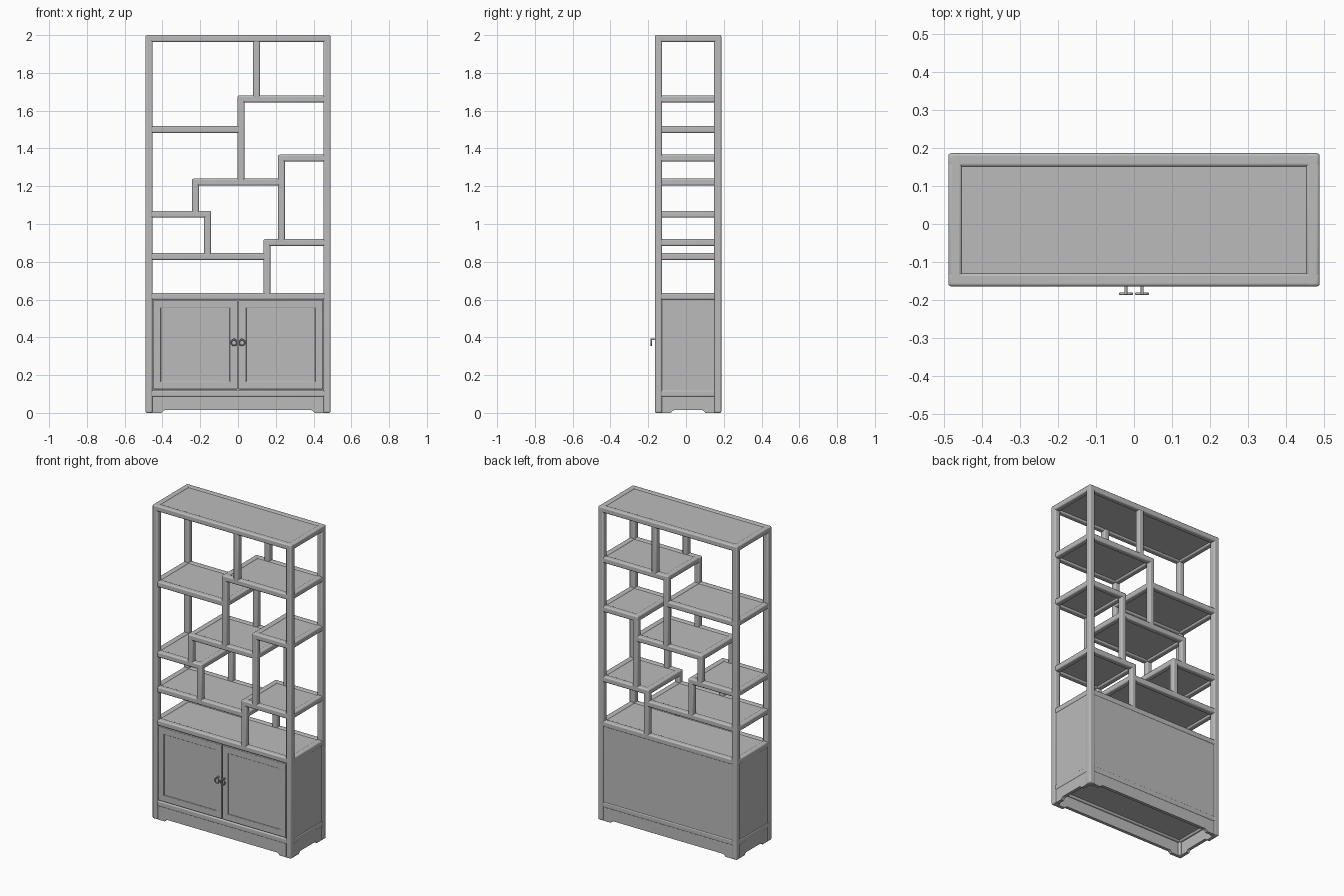
import bpy, bmesh, math
from mathutils import Vector

if "Cube" in bpy.data.objects:
    bpy.data.objects.remove(bpy.data.objects["Cube"])

# Single grey finish
grey = bpy.data.materials.new("plain_grey")
grey.use_nodes = True
COLOUR = (0.5, 0.5, 0.5, 1)
grey.diffuse_color = COLOUR
grey.node_tree.nodes["Principled BSDF"].inputs["Base Color"].default_value = COLOUR

X, FRONT, BACK = 0.49, -0.165, 0.187   # outer limits of the carcass
T = 0.036                              # timber thickness
SET = 0.002                            # shelf rails sit just behind the posts


def finish(name, bm, bevel=0.0):
    bmesh.ops.recalc_face_normals(bm, faces=bm.faces)
    mesh = bpy.data.meshes.new(name)
    bm.to_mesh(mesh)
    bm.free()
    obj = bpy.data.objects.new(name, mesh)
    bpy.context.collection.objects.link(obj)
    mesh.materials.append(grey)
    if bevel:
        mod = obj.modifiers.new("round_edges", "BEVEL")
        mod.width, mod.segments = bevel, 3
        bpy.ops.object.select_all(action="DESELECT")
        obj.select_set(True)
        bpy.context.view_layer.objects.active = obj
        bpy.ops.object.shade_smooth_by_angle(angle=math.radians(35))
    return obj


def boxes(name, spans, bevel=0.0):
    """One object from boxes given as (x0, x1, y0, y1, z0, z1)."""
    bm = bmesh.new()
    for x0, x1, y0, y1, z0, z1 in spans:
        verts = bmesh.ops.create_cube(bm, size=1)["verts"]
        for v in verts:
            v.co = Vector(((x0 + x1) / 2 + v.co.x * (x1 - x0),
                           (y0 + y1) / 2 + v.co.y * (y1 - y0),
                           (z0 + z1) / 2 + v.co.z * (z1 - z0)))
    return finish(name, bm, bevel)


def ring(x0, x1, y0, y1, z0, z1):
    """Four rails around a horizontal rectangle."""
    return [(x0, x1, y0, y0 + T, z0, z1), (x0, x1, y1 - T, y1, z0, z1),
            (x0, x0 + T, y0, y1, z0, z1), (x1 - T, x1, y0, y1, z0, z1)]


def shelf(name, x0, x1, top, inset=SET):
    y0, y1 = FRONT + inset, BACK - inset
    boxes(name + "_frame", ring(x0, x1, y0, y1, top - T, top), 0.008)
    g = T - 0.006
    boxes(name + "_panel", [(x0 + g, x1 - g, y0 + g, y1 - g, top - 0.024, top - 0.004)])


def upright(name, x0, z0, z1):
    y0, y1 = FRONT + SET, BACK - SET
    boxes(name, [(x0, x0 + T, y0, y0 + T, z0, z1),
                 (x0, x0 + T, y1 - T, y1, z0, z1)], 0.008)


# Corner posts and top
boxes("corner_posts", [(sx, sx + T + 0.002, sy, sy + T + 0.002, 0, 2)
                       for sx in (-X, X - T - 0.002)
                       for sy in (FRONT, BACK - T - 0.002)], 0.008)
shelf("top", -X, X, 2.0, 0)

# Staggered shelves
E = X - SET
shelf("upper_left_shelf", -E, 0.034, 1.518)
shelf("upper_right_shelf", 0.0, E, 1.68)
shelf("middle_right_shelf", 0.212, E, 1.367)
shelf("middle_shelf", -0.243, 0.248, 1.24)
shelf("lower_left_shelf", -E, -0.143, 1.07)
shelf("lower_right_shelf", 0.135, E, 0.92)
shelf("bottom_shelf", -E, 0.171, 0.846)
shelf("cabinet_top", -E, E, 0.635)

# Uprights linking the shelves
for name, x0, z0, z1 in (("top_upright", 0.08, 1.66, 1.98),
                         ("upper_upright", -0.002, 1.22, 1.68),
                         ("right_upright", 0.212, 0.9, 1.367),
                         ("left_upright", -0.243, 1.05, 1.24),
                         ("lower_left_upright", -0.179, 0.83, 1.07),
                         ("lower_right_upright", 0.135, 0.62, 0.92)):
    upright(name, x0, z0, z1)

# Cabinet carcass
shelf("cabinet_floor", -E, E, 0.121)
boxes("cabinet_back", [(-0.46, 0.46, BACK - 0.02, BACK - 0.005, 0.11, 0.61)])
boxes("cabinet_sides", [(min(a, b), max(a, b), FRONT + 0.03, BACK - 0.03, 0.11, 0.61)
                        for a, b in ((-X + 0.005, -X + 0.02), (X - 0.005, X - 0.02))])

# Doors: frame, recessed panel and ring pull
for side, s in (("left", 1), ("right", -1)):
    inner, outer, w, z0, z1 = 0.002, 0.45, 0.042, 0.125, 0.596
    y0, y1 = FRONT + 0.001, FRONT + 0.022

    def span(a, b, c, d, e, f):
        return (min(s * a, s * b), max(s * a, s * b), c, d, e, f)

    boxes(side + "_door_frame", [span(inner, outer, y0, y1, z0, z0 + w),
                                 span(inner, outer, y0, y1, z1 - w, z1),
                                 span(inner, inner + w, y0, y1, z0, z1),
                                 span(outer - w, outer, y0, y1, z0, z1)], 0.004)
    boxes(side + "_door_panel", [span(inner + 0.03, outer - 0.03, y0 + 0.006, y1,
                                      z0 + 0.03, z1 - 0.03)])
    boxes(side + "_pull_stem", [span(0.017, 0.025, -0.187, FRONT + 0.005, 0.386, 0.394)], 0.002)
    bpy.ops.mesh.primitive_torus_add(location=(s * 0.021, -0.184, 0.372),
                                     rotation=(math.pi / 2, 0, 0),
                                     major_radius=0.015, minor_radius=0.0035,
                                     major_segments=24, minor_segments=8)
    pull = bpy.context.object
    pull.name = side + "_pull_ring"
    pull.data.materials.append(grey)
    bpy.ops.object.shade_smooth()


# Base aprons with bracket feet
def apron(name, a0, a1, depth0, depth1, along_x):
    foot, rise, top = 0.055, 0.014, 0.09
    half = [(0, top), (0, 0), (foot, 0), (foot + 0.006, 0.008), (foot + 0.016, rise)]
    pts = [(a0 + d, z) for d, z in half] + [(a1 - d, z) for d, z in reversed(half)]
    bm = bmesh.new()

    def place(a, d, z):
        return (a, d, z) if along_x else (d, a, z)

    face = bm.faces.new([bm.verts.new(place(a, depth0, z)) for a, z in pts])
    out = bmesh.ops.extrude_face_region(bm, geom=[face])
    move = Vector(place(0, depth1 - depth0, 0))
    bmesh.ops.translate(bm, vec=move,
                        verts=[v for v in out["geom"] if isinstance(v, bmesh.types.BMVert)])
    finish(name, bm)


apron("front_apron", -0.46, 0.46, FRONT + 0.005, FRONT + 0.025, True)
apron("back_apron", -0.46, 0.46, BACK - 0.025, BACK - 0.005, True)
apron("left_apron", FRONT + 0.03, BACK - 0.03, X - 0.025, X - 0.005, False)
apron("right_apron", FRONT + 0.03, BACK - 0.03, -X + 0.005, -X + 0.025, False)
